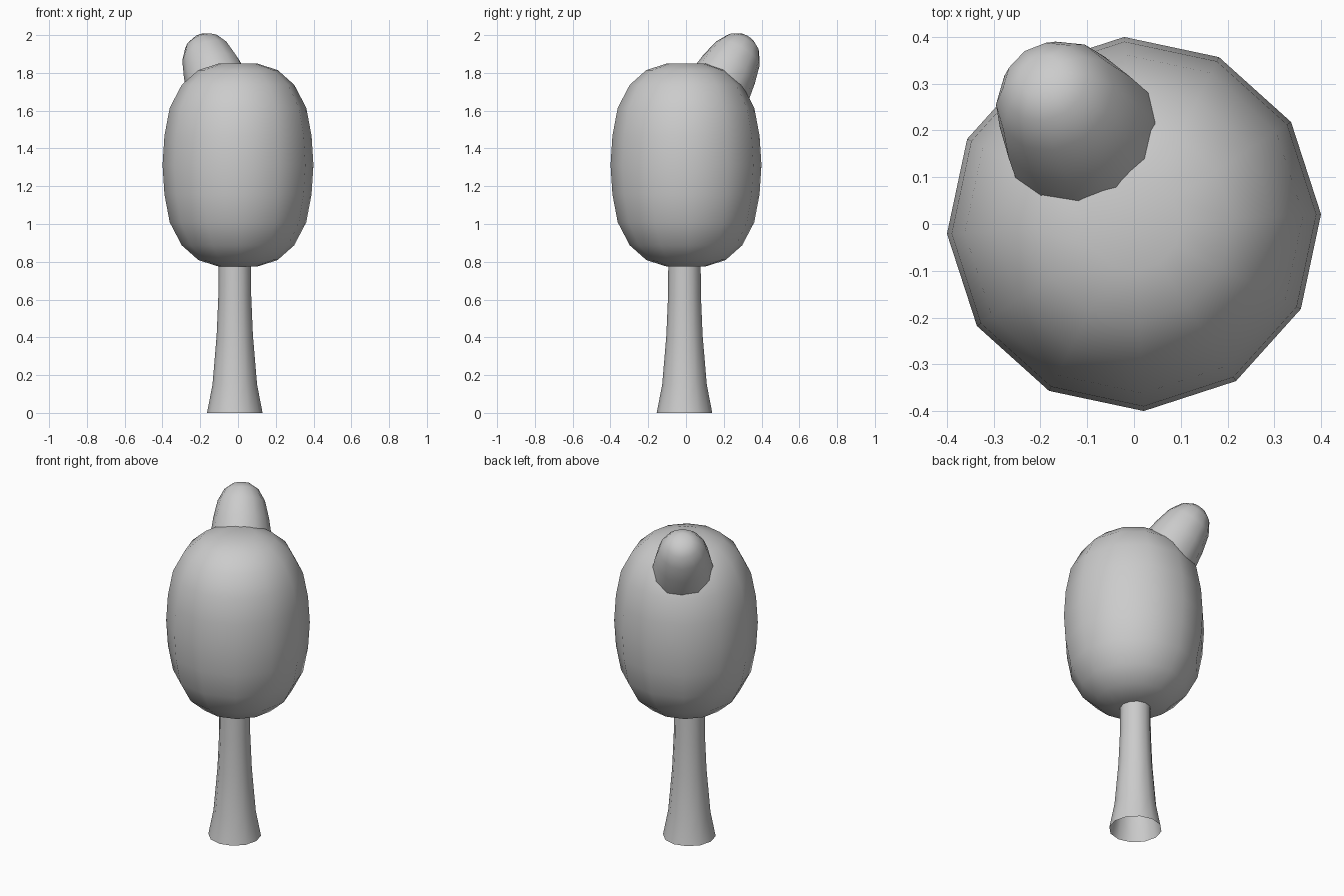
import bpy, bmesh, math
from mathutils import Vector, Matrix

default = bpy.data.objects.get("Cube")
if default:
    bpy.data.objects.remove(default, do_unlink=True)

GREY = (0.6, 0.6, 0.6, 1.0)
grey = bpy.data.materials.new("plain grey")
grey.use_nodes = True
grey.diffuse_color = GREY
grey.node_tree.nodes["Principled BSDF"].inputs["Base Color"].default_value = GREY


def lathe(name, profile, sides, phase=0.0, matrix=Matrix(), bottom=False, top=False):
    """Spin a (radius, height) profile round z, with optional end caps."""
    bm = bmesh.new()
    rings = []
    for r, z in profile:
        angles = [phase + math.tau * i / sides for i in range(sides)]
        rings.append([bm.verts.new((r * math.cos(a), r * math.sin(a), z)) for a in angles])
    for low, high in zip(rings, rings[1:]):
        for i in range(sides):
            j = (i + 1) % sides
            bm.faces.new((low[i], low[j], high[j], high[i]))
    if bottom:
        bm.faces.new(rings[0][::-1])
    if top:
        bm.faces.new(rings[-1])
    for face in bm.faces:
        face.smooth = True
    bm.transform(matrix)
    mesh = bpy.data.meshes.new(name)
    bm.to_mesh(mesh)
    bm.free()
    mesh.materials.append(grey)
    obj = bpy.data.objects.new(name, mesh)
    bpy.context.collection.objects.link(obj)
    return obj


# Flared trunk, open at the foot
lathe("trunk",
      [(0.147, 0), (0.118, 0.15), (0.096, 0.41), (0.087, 0.62), (0.085, 0.88)],
      12, matrix=Matrix.Translation((-0.017, -0.008, 0)))

# Egg-shaped crown, symmetric about its middle height
half = [(0.10, 0.538), (0.21, 0.503), (0.298, 0.425), (0.362, 0.303), (0.39, 0.155)]
middle = 1.312
crown = [(r, middle - h) for r, h in half] + [(0.4, middle)]
crown += [(r, middle + h) for r, h in reversed(half)]
lathe("crown", crown, 12, math.radians(3), bottom=True, top=True)

# Smaller rounded tuft leaning out of the back of the crown
axis = Vector((-0.31, 0.46, 0.83))
tilt = axis.to_track_quat('Z', 'Y').to_matrix().to_4x4()
lathe("crown_tuft",
      [(0.12, -0.38), (0.178, -0.28), (0.175, -0.2), (0.156, -0.07), (0.132, 0.03),
       (0.095, 0.095), (0.047, 0.128)],
      12, matrix=Matrix.Translation((-0.16, 0.26, 1.877)) @ tilt, bottom=True, top=True)
